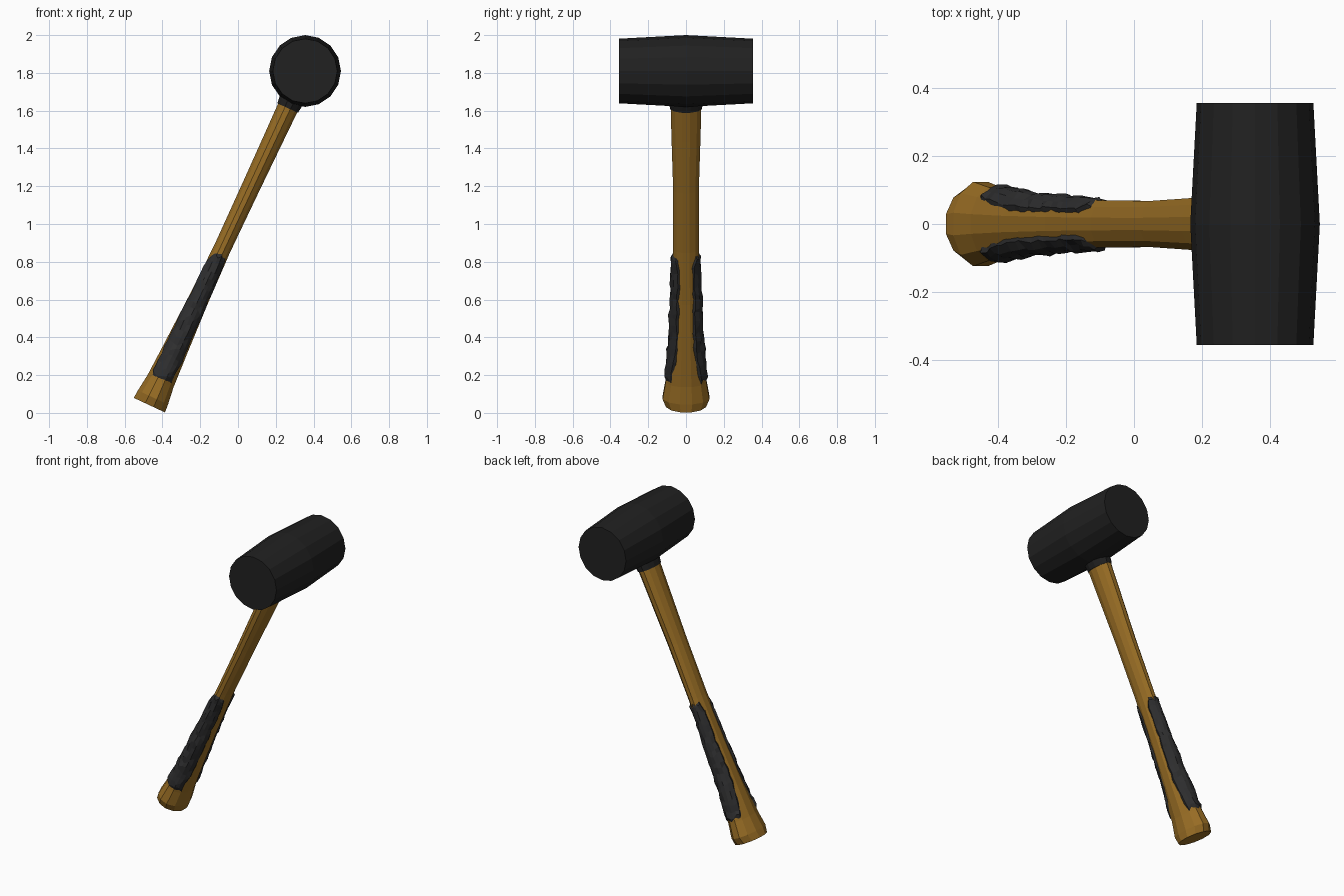
import bpy, bmesh, random
from math import sin, cos, pi, radians
from mathutils import Matrix, Vector

if "Cube" in bpy.data.objects:
    bpy.data.objects.remove(bpy.data.objects["Cube"])

random.seed(4)
# Handle frame: local z runs up the leaning shaft, local y is world y
FRAME = Matrix.Translation((-0.465, 0, 0.05)) @ Matrix.Rotation(radians(24.96), 4, 'Y')

# Shaft profile: (distance along shaft, half depth, half width in y)
PROFILE = [(-0.01, 0.091, 0.108), (0.035, 0.088, 0.126), (0.13, 0.076, 0.110),
           (0.33, 0.066, 0.091), (0.60, 0.054, 0.078), (0.90, 0.046, 0.070),
           (1.25, 0.049, 0.069), (1.55, 0.053, 0.078), (1.80, 0.057, 0.084)]


def material(name, rgb):
    m = bpy.data.materials.new(name)
    m.diffuse_color = (*rgb, 1)
    m.use_nodes = True
    m.node_tree.nodes["Principled BSDF"].inputs["Base Color"].default_value = m.diffuse_color
    return m


def loft(name, rows, mat, closed=True):
    """Skin a list of equal-length point rows with flat faces."""
    bm = bmesh.new()
    rings = [[bm.verts.new(p) for p in row] for row in rows]
    n = len(rings[0])
    for a, b in zip(rings, rings[1:]):
        for i in range(n if closed else n - 1):
            j = (i + 1) % n
            bm.faces.new((a[i], a[j], b[j], b[i]))
    if closed:
        bm.faces.new(rings[0][::-1])
        bm.faces.new(rings[-1])
    bmesh.ops.recalc_face_normals(bm, faces=bm.faces)
    me = bpy.data.meshes.new(name)
    bm.to_mesh(me)
    bm.free()
    me.materials.append(mat)
    ob = bpy.data.objects.new(name, me)
    bpy.context.collection.objects.link(ob)
    return ob


def section(s):
    """Interpolated half depth and half width of the shaft at s."""
    for (s0, a0, b0), (s1, a1, b1) in zip(PROFILE, PROFILE[1:]):
        if s <= s1:
            t = (s - s0) / (s1 - s0)
            return a0 + (a1 - a0) * t, b0 + (b1 - b0) * t


def oval(s, a, b, n=12):
    return [FRAME @ Vector((a * cos(2 * pi * (i + .5) / n) / cos(pi / n),
                            b * sin(2 * pi * (i + .5) / n) / cos(pi / n) ** .5, s))
            for i in range(n)]


wood = material("wood", (0.32, 0.155, 0.018))
rubber = material("rubber", (0.015, 0.015, 0.015))
wrap = material("wrap", (0.027, 0.027, 0.028))

# Flared wooden shaft
loft("handle", [oval(*p) for p in PROFILE], wood)

# Barrel-shaped head along y
loft("mallet_head", [[(0.355 + r * cos(pi * i / 8), y, 1.81 + r * sin(pi * i / 8))
                      for i in range(16)]
                     for y, r in ((-0.355, 0.171), (0, 0.19), (0.355, 0.171))], rubber)

# Thin collar where the shaft enters the head
loft("head_collar", [oval(1.725, 0.060, 0.086), oval(1.775, 0.066, 0.092)], rubber)


# Creased grip panels on both flanks, leaving a wood stripe front and back
def grip(name, side):
    rows, count, m = [], 20, 8
    for k in range(count + 1):
        t = k / count
        s = 0.12 + 0.77 * t
        a, b = section(s)
        gap = radians(15 + 22 * max(0, 1 - t / 0.3) + 22 * max(0, (t - 0.9) / 0.1)
                      + random.uniform(-4, 4))
        end = k in (0, count)
        row = []
        for i in range(m + 1):
            ang = gap + (pi - 2 * gap) * i / m
            off = -0.012 if end or i in (0, m) else 0.008 + random.uniform(-0.005, 0.005)
            ds = 0 if end else random.uniform(-0.014, 0.014)
            row.append(FRAME @ Vector(((a + off) * cos(ang),
                                       side * (b + off) * sin(ang), s + ds)))
        rows.append(row)
    return loft(name, rows, wrap, closed=False)


for name, side in (("grip_front", -1), ("grip_back", 1)):
    grip(name, side)
